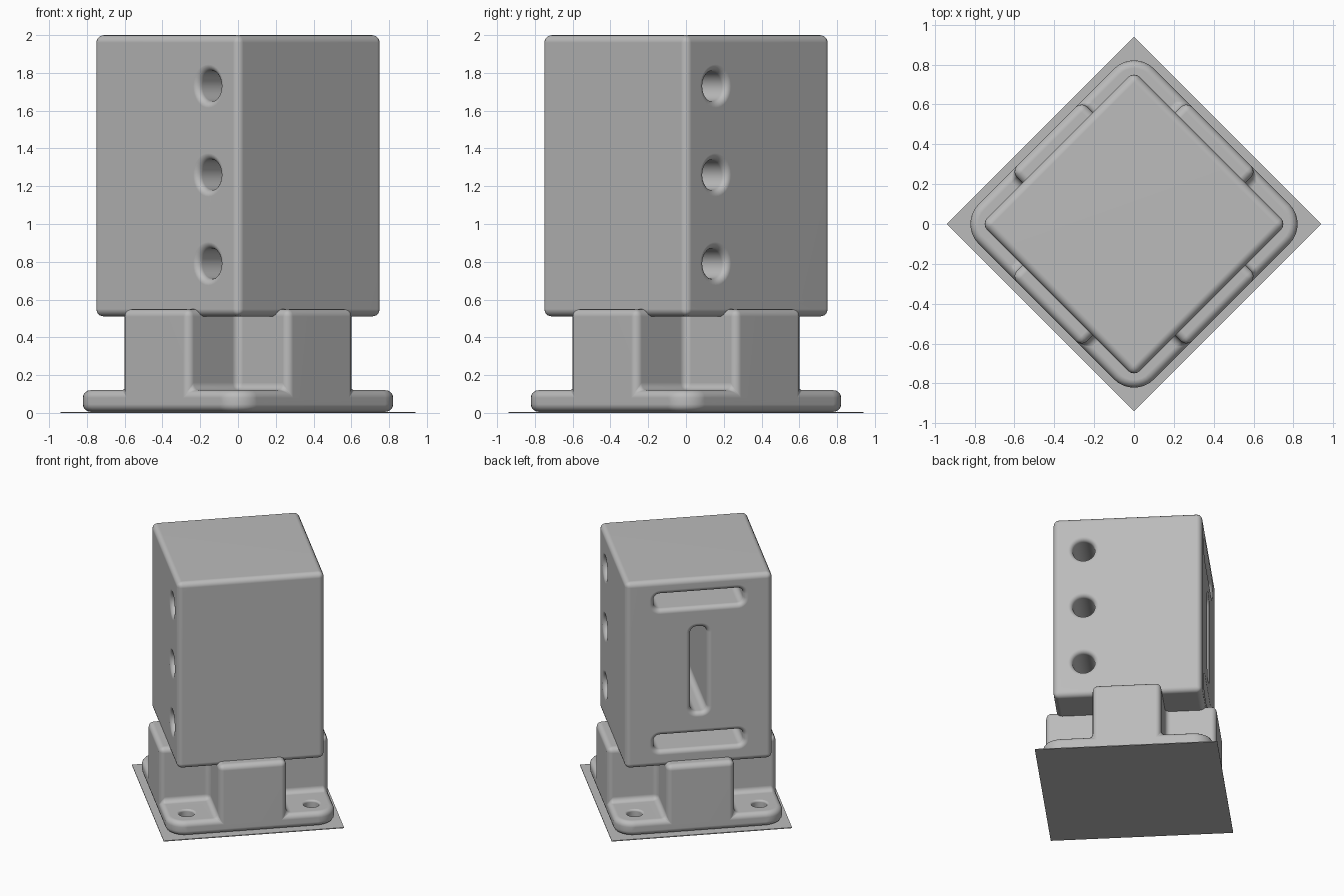
import bpy, bmesh, math
from mathutils import Matrix, Vector

if "Cube" in bpy.data.objects:
    bpy.data.objects.remove(bpy.data.objects["Cube"], do_unlink=True)

TURN = -math.pi / 4        # the whole model stands corner-on
BOX, FOOT = 0.542, 0.622   # half widths of housing and foot
BOTTOM, TOP = 0.51, 2.0
LIP = 0.035

grey = bpy.data.materials.new("plain grey")
grey.use_nodes = True
grey.diffuse_color = (0.5, 0.5, 0.5, 1)
grey.node_tree.nodes["Principled BSDF"].inputs["Base Color"].default_value = (0.5, 0.5, 0.5, 1)


def outline(hw, hh, r, steps=8):
    """Rounded rectangle, anticlockwise."""
    pts = []
    for k, (sx, sy) in enumerate([(1, 1), (-1, 1), (-1, -1), (1, -1)]):
        for i in range(steps + 1):
            a = (k + i / steps) * math.pi / 2
            pts.append((sx * (hw - r) + r * math.cos(a), sy * (hh - r) + r * math.sin(a)))
    return pts


def loft(name, hw, hh, r, stations, place=Matrix()):
    """Skin rounded rectangles, each grown by an offset, along local z."""
    bm = bmesh.new()
    rings = [[bm.verts.new((x, y, d)) for x, y in outline(hw + o, hh + o, r + o)]
             for d, o in stations]
    for a, b in zip(rings, rings[1:]):
        for i in range(len(a)):
            j = (i + 1) % len(a)
            bm.faces.new((a[i], a[j], b[j], b[i]))
    bm.faces.new(rings[0][::-1])
    bm.faces.new(rings[-1])
    bmesh.ops.remove_doubles(bm, verts=bm.verts, dist=1e-5)
    bmesh.ops.recalc_face_normals(bm, faces=bm.faces)
    bm.transform(place)
    return finish(name, bm)


def block(name, size, centre):
    bm = bmesh.new()
    bmesh.ops.create_cube(bm, size=1)
    bm.transform(Matrix.Translation(centre) @ Matrix.Diagonal((*size, 1)))
    return finish(name, bm)


def finish(name, bm):
    mesh = bpy.data.meshes.new(name)
    bm.to_mesh(mesh)
    bm.free()
    mesh.materials.append(grey)
    obj = bpy.data.objects.new(name, mesh)
    obj.rotation_euler.z = TURN
    bpy.context.collection.objects.link(obj)
    return obj


def apply(obj, kind, **settings):
    mod = obj.modifiers.new(kind, kind)
    for key, value in settings.items():
        setattr(mod, key, value)
    bpy.context.view_layer.update()
    with bpy.context.temp_override(object=obj, active_object=obj):
        bpy.ops.object.modifier_apply(modifier=mod.name)


def cut(obj, cutter):
    cutter.hide_render = True
    apply(obj, "BOOLEAN", object=cutter, operation="DIFFERENCE", solver="EXACT")
    bpy.data.objects.remove(cutter, do_unlink=True)


def round_edges(obj, width):
    apply(obj, "BEVEL", width=width, segments=4, limit_method="ANGLE", angle_limit=math.radians(40))


def shade(obj):
    bpy.ops.object.select_all(action="DESELECT")
    obj.select_set(True)
    bpy.context.view_layer.objects.active = obj
    bpy.ops.object.shade_smooth_by_angle(angle=math.radians(35))
    apply(obj, "WEIGHTED_NORMAL", keep_sharp=True)


def flare(surface, lip, steps=5):
    """Rounded mouth of a hole, from the surface (below zero) inwards."""
    out = [(surface - 0.02, lip)]
    for i in range(steps + 1):
        a = i / steps * math.pi / 2
        out.append((surface + lip * (1 - math.cos(a)), lip * (1 - math.sin(a))))
    return out


def facing(x_axis, y_axis, origin):
    """Frame whose local z is the cutting direction."""
    x, y = Vector(x_axis), Vector(y_axis)
    m = Matrix((x, y, x.cross(y))).transposed().to_4x4()
    return Matrix.Translation(origin) @ m


# Housing with rounded edges
housing = block("housing", (2 * BOX, 2 * BOX, TOP - BOTTOM), (0, 0, (TOP + BOTTOM) / 2))
round_edges(housing, 0.04)

# Round cross holes, flared at both ends
mouth = flare(-BOX, LIP)
through = mouth + [(-d, o) for d, o in reversed(mouth)]
for z in (0.79, 1.26, 1.73):
    cut(housing, loft("hole_cutter", 0.08, 0.08, 0.08, through,
                      facing((1, 0, 0), (0, 0, 1), (0.32, 0, z))))

# Three deep slots in the back left face
for z, hw, hh in ((1.83, 0.33, 0.06), (1.265, 0.06, 0.34), (0.70, 0.33, 0.06)):
    cut(housing, loft("slot_cutter", hw, hh, 0.045, mouth + [(0.22, 0)],
                      facing((0, 1, 0), (0, 0, 1), (0, 0, z))))
shade(housing)

# Foot: rounded block with four corner notches leaving a flange and four arms
ARM, FLANGE, ARM_TOP = 0.25, 0.12, 0.55
foot = loft("foot", FOOT, FOOT, 0.14, [(0.006, 0), (ARM_TOP, 0)])
corners = [(sx, sy) for sx in (-1, 1) for sy in (-1, 1)]
for sx, sy in corners:
    mid = ARM + 0.5
    cut(foot, block("notch_cutter", (1, 1, 1), (sx * mid, sy * mid, FLANGE + 0.5)))
round_edges(foot, 0.04)

# Bolt holes in the flange
for sx, sy in corners:
    cut(foot, loft("bolt_cutter", 0.055, 0.055, 0.055, flare(-FLANGE, 0.015) + [(0.05, 0)],
                   facing((1, 0, 0), (0, -1, 0), (sx * 0.46, sy * 0.46, 0))))
shade(foot)

# Thin ground sheet
block("ground_sheet", (1.33, 1.33, 0.006), (0, 0, 0.003))
